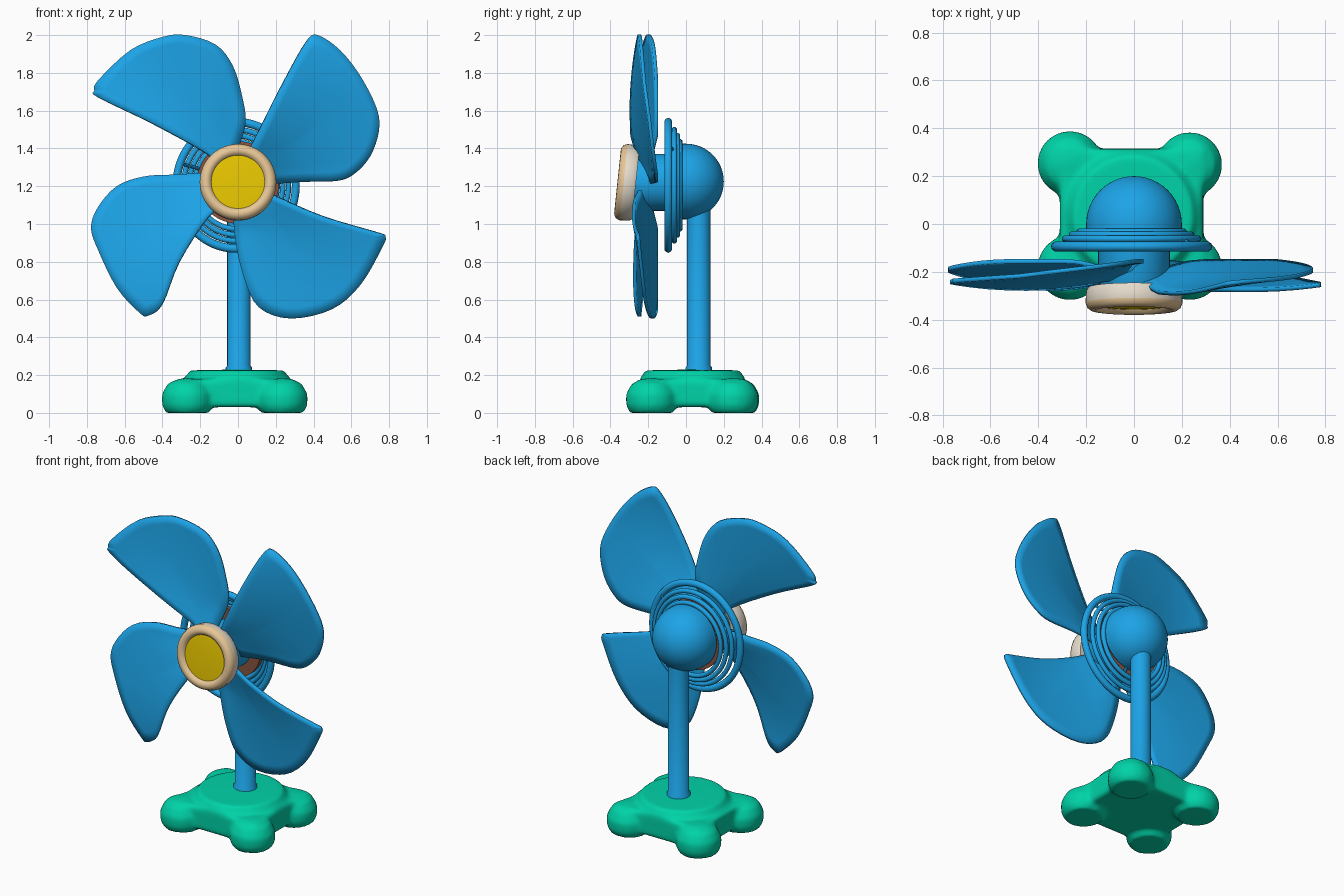
import bpy, bmesh, math
from mathutils import Matrix, Vector

if "Cube" in bpy.data.objects:
    bpy.data.objects.remove(bpy.data.objects["Cube"])

def material(name, rgb):
    m = bpy.data.materials.new(name)
    m.diffuse_color = (*rgb, 1)
    m.use_nodes = True
    m.node_tree.nodes["Principled BSDF"].inputs["Base Color"].default_value = m.diffuse_color
    return m

BLUE = material("blue", (0.012, 0.37, 0.80))
GREEN = material("green", (0.0, 0.65, 0.39))
TAN = material("tan", (0.80, 0.57, 0.31))
CREAM = material("cream", (0.78, 0.71, 0.60))
YELLOW = material("yellow", (0.88, 0.62, 0.0))
BROWN = material("brown", (0.25, 0.09, 0.055))
FRONT = Matrix.Rotation(math.pi / 2, 4, 'X')      # turns +z towards -y
HUB_Z = 1.22

def finish(name, bm, *mats, angle=40):
    bmesh.ops.recalc_face_normals(bm, faces=bm.faces)
    me = bpy.data.meshes.new(name)
    bm.to_mesh(me)
    bm.free()
    ob = bpy.data.objects.new(name, me)
    bpy.context.collection.objects.link(ob)
    for m in mats:
        me.materials.append(m)
    bpy.ops.object.select_all(action='DESELECT')
    ob.select_set(True)
    bpy.context.view_layer.objects.active = ob
    bpy.ops.object.shade_smooth_by_angle(angle=math.radians(angle))
    return ob

def lathe(bm, profile, matrix=Matrix(), steps=48):
    """Spin (radius, height) points about z, then place the result."""
    part = bmesh.new()
    vs = [part.verts.new((r, 0, h)) for r, h in profile]
    es = [part.edges.new(p) for p in zip(vs, vs[1:])]
    bmesh.ops.spin(part, geom=vs + es, cent=(0, 0, 0), axis=(0, 0, 1),
                   angle=2 * math.pi, steps=steps)
    bmesh.ops.remove_doubles(part, verts=part.verts, dist=0.0005)
    part.transform(matrix)
    tmp = bpy.data.meshes.new("tmp")
    part.to_mesh(tmp)
    part.free()
    bm.from_mesh(tmp)
    bpy.data.meshes.remove(tmp)

def turned(name, profile, matrix, *mats, angle=40):
    bm = bmesh.new()
    lathe(bm, profile, matrix)
    return finish(name, bm, *mats, angle=angle)

# Base: square body, round top and four feet melted together
bm = bmesh.new()
bmesh.ops.create_cube(bm, size=1, matrix=Matrix.Translation((-0.01, 0.035, 0.105))
                      @ Matrix.Diagonal((0.6, 0.56, 0.15, 1)))
lathe(bm, [(0, 0.1), (0.28, 0.1), (0.28, 0.18), (0.25, 0.225), (0, 0.23)],
      Matrix.Translation((-0.005, 0.035, 0)))
FOOT = [(0, 0), (0.115, 0), (0.135, 0.04), (0.136, 0.10), (0.105, 0.155), (0.05, 0.18), (0, 0.185)]
for x, y in ((-0.268, 0.253), (0.233, 0.248), (-0.268, -0.183), (0.233, -0.183)):
    lathe(bm, FOOT, Matrix.Translation((x, y, 0)), 24)
base = finish("base", bm, GREEN, angle=60)
remesh = base.modifiers.new("melt", 'REMESH')
remesh.mode = 'VOXEL'
remesh.voxel_size = 0.014
remesh.use_smooth_shade = True
soft = base.modifiers.new("soften", 'SMOOTH')
soft.factor = 0.5
soft.iterations = 8

# Pole
turned("pole", [(0, 0.2), (0.07, 0.2), (0.07, 0.24), (0.062, 0.25), (0.062, 1.2), (0, 1.2)],
       Matrix.Translation((0.005, 0.068, 0)), BLUE)

# Motor housing: dome at the back, drum and shaft towards the blades
dome = [(0.2 * math.cos(a), 0.2 * math.sin(a)) for a in
        [math.radians(-90 + 7.5 * i) for i in range(13)]]
turned("motor_housing", dome + [(0.2, 0.03), (0.185, 0.045), (0, 0.045)],
       Matrix.Translation((0, 0, HUB_Z + 0.005)) @ FRONT, BLUE)
turned("motor_plate", [(0, 0.045), (0.218, 0.045), (0.218, 0.08), (0, 0.08)],
       Matrix.Translation((0, 0, HUB_Z)) @ FRONT, BROWN)
turned("shaft", [(0, 0.04), (0.15, 0.04), (0.15, 0.22), (0.13, 0.28), (0, 0.28)],
       Matrix.Translation((0, 0, HUB_Z)) @ FRONT, BLUE)

# Guard rings, stepping back as they get smaller
for i, (radius, tube, y) in enumerate(((0.316, 0.021, -0.094), (0.278, 0.014, -0.062),
                                       (0.248, 0.014, -0.045), (0.218, 0.014, -0.033))):
    bpy.ops.mesh.primitive_torus_add(major_radius=radius, minor_radius=tube,
                                     major_segments=64, minor_segments=10,
                                     location=(-0.01, y, 1.205),
                                     rotation=(math.pi / 2, 0, 0))
    ring = bpy.context.object
    ring.name = f"guard_ring_{i + 1}"
    ring.scale = (1, 1.06, 1)
    ring.data.materials.append(BLUE)
    bpy.ops.object.shade_smooth()

# Guard struts tying the rings together
bm = bmesh.new()
for deg in (40, 160, 280):
    a = math.radians(deg)
    p = Vector((0.19 * math.cos(a), -0.03, HUB_Z + 0.19 * math.sin(a)))
    q = Vector((0.32 * math.cos(a), -0.09, HUB_Z - 0.01 + 0.32 * math.sin(a)))
    turn = (q - p).to_track_quat('Z', 'Y').to_matrix().to_4x4()
    bmesh.ops.create_cone(bm, cap_ends=True, segments=8, radius1=0.009, radius2=0.009,
                          depth=(q - p).length, matrix=Matrix.Translation((p + q) / 2) @ turn)
finish("guard_struts", bm, BLUE)

# Blades: front outlines about the hub, starting along the forward edge
BLADES = {
    "upper_right": ((.03, .08), (.13, .31), (.25, .55), (.36, .745), (.42, .78), (.54, .70),
                    (.65, .56), (.735, .39), (.745, .27), (.70, .14), (.62, .05), (.53, .01),
                    (.35, .005), (.12, 0)),
    "upper_left": ((-.16, .15), (-.45, .31), (-.74, .45), (-.76, .485), (-.74, .54), (-.57, .70),
                   (-.40, .77), (-.28, .78), (-.12, .73), (-.03, .62), (.02, .46), (.04, .32),
                   (0, .18), (-.06, .05)),
    "lower_left": ((-.04, -.08), (-.16, -.185), (-.31, -.42), (-.40, -.645), (-.475, -.705),
                   (-.52, -.69), (-.64, -.56), (-.74, -.36), (-.778, -.24), (-.74, -.13),
                   (-.64, -.02), (-.50, .03), (-.35, .04), (-.12, .04)),
    "lower_right": ((.06, -.01), (.19, -.07), (.45, -.18), (.74, -.265), (.78, -.285), (.765, -.34),
                    (.65, -.54), (.50, -.67), (.28, -.72), (.11, -.66), (.03, -.50), (-.015, -.30),
                    (-.02, -.15), (.02, -.05)),
}

def rounded(points, n=4):
    """Closed Catmull-Rom curve through the points."""
    ps = [Vector(p) for p in points]
    out = []
    for i in range(len(ps)):
        a, b, c, d = (ps[(i + k - 1) % len(ps)] for k in range(4))
        for t in (j / n for j in range(n)):
            out.append(0.5 * (2 * b + (c - a) * t + (2 * a - 5 * b + 4 * c - d) * t * t
                              + (3 * b - a - 3 * c + d) * t ** 3))
    return out

for name, points in BLADES.items():
    edge = rounded(points)
    mid = sum(edge, Vector((0, 0))) / len(edge)
    mid_angle = math.atan2(mid.y, mid.x)

    def place(p):
        # pitched blade: forward edge towards -y, flatter near the tip
        r = p.length
        d = math.atan2(p.y, p.x) - mid_angle
        d = (d + math.pi) % (2 * math.pi) - math.pi
        d = max(-1, min(1, d / 0.58)) * min(1, r / 0.25)
        front = 0.08 * (1 - 0.6 * ((r - 0.45) / 0.45) ** 2)
        pitch = front if d > 0 else 0.062
        return (p.x, -0.218 - pitch * d, HUB_Z + p.y)

    bm = bmesh.new()
    rings = [[bm.verts.new(place(mid + (p - mid) * s)) for p in edge]
             for s in (1, 0.85, 0.7, 0.55, 0.4, 0.25, 0.1)]
    n = len(edge)
    for outer, inner in zip(rings, rings[1:]):
        for i in range(n):
            j = (i + 1) % n
            bm.faces.new((outer[i], outer[j], inner[j], inner[i]))
    bm.faces.new(rings[-1])
    blade = finish("blade_" + name, bm, BLUE, angle=60)
    thick = blade.modifiers.new("thickness", 'SOLIDIFY')
    thick.thickness = 0.018
    thick.offset = 0

# Hub cap: rounded ring with a recessed disc, leaning slightly back
lean = Matrix.Translation((0, -0.315, HUB_Z)) @ Matrix.Rotation(math.radians(84), 4, 'X')
hub = turned("hub_ring", [(0, -0.05), (0.19, -0.05), (0.2, -0.035), (0.203, 0.015), (0.195, 0.035),
                          (0.18, 0.046), (0.165, 0.048), (0.15, 0.042), (0.14, 0.025), (0, 0.024)],
             lean, CREAM, TAN)
axis = (lean.to_3x3() @ Vector((0, 0, 1))).normalized()
for f in hub.data.polygons:
    facing = f.normal.dot(axis)
    inner = (f.center - lean.translation).length < 0.16 and facing > 0
    f.material_index = 1 if facing > 0.3 or inner else 0
turned("hub_disc", [(0, 0.02), (0.142, 0.02), (0.142, 0.028), (0.1, 0.031), (0, 0.033)],
       lean, YELLOW)
